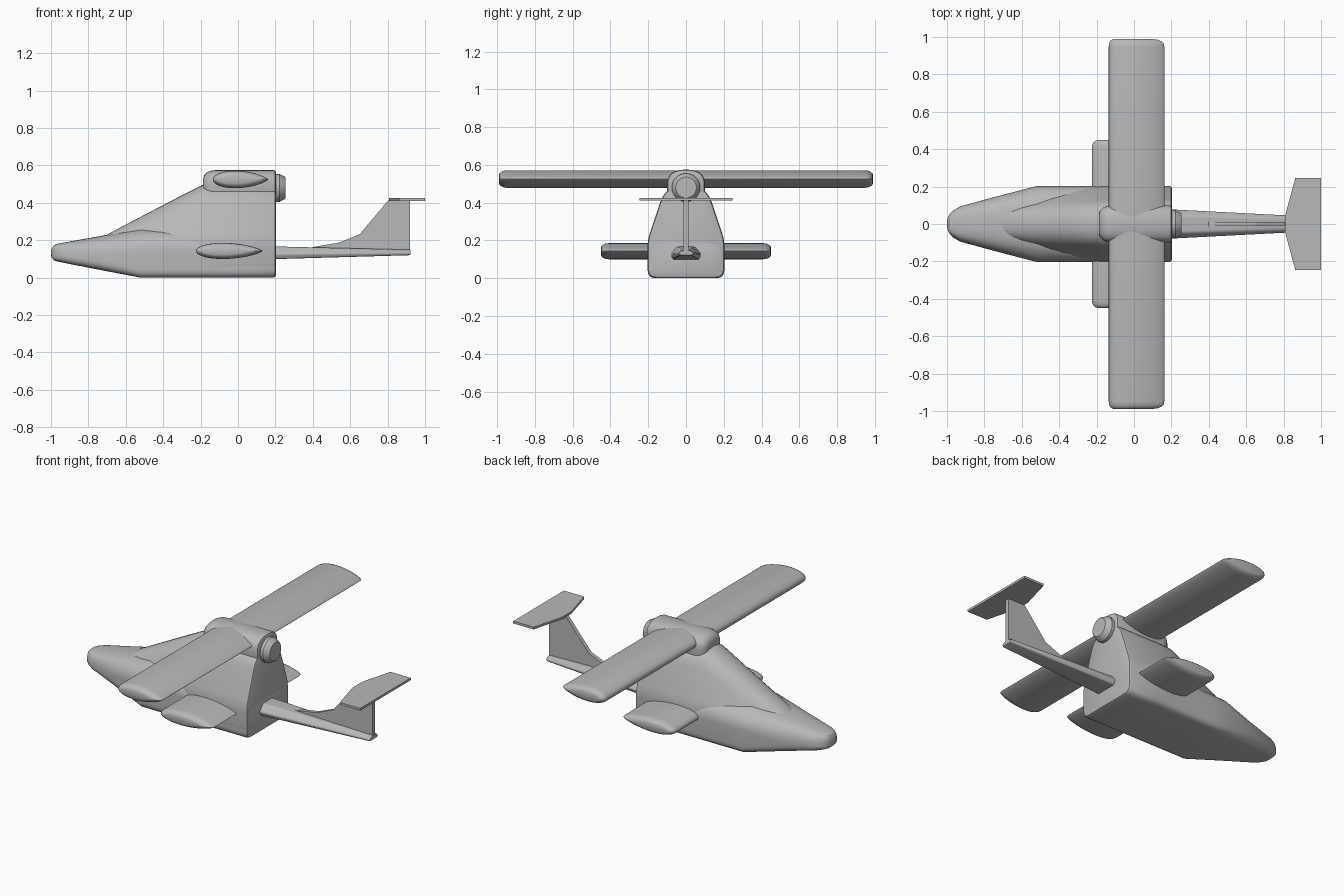
import bpy, bmesh, math
from mathutils import Vector

if "Cube" in bpy.data.objects:
    bpy.data.objects.remove(bpy.data.objects["Cube"])

grey = bpy.data.materials.new("light grey")
grey.diffuse_color = (0.48, 0.48, 0.48, 1)
grey.use_nodes = True
grey.node_tree.nodes["Principled BSDF"].inputs["Base Color"].default_value = grey.diffuse_color


def loft(name, rings, angle=32):
    """Skin a row of equal-length 3D rings and cap both ends."""
    bm = bmesh.new()
    rows = [[bm.verts.new(p) for p in ring] for ring in rings]
    n = len(rows[0])
    for a, b in zip(rows, rows[1:]):
        for i in range(n):
            j = (i + 1) % n
            bm.faces.new((a[i], a[j], b[j], b[i]))
    bm.faces.new(rows[0][::-1])
    bm.faces.new(rows[-1])
    bmesh.ops.recalc_face_normals(bm, faces=bm.faces)
    mesh = bpy.data.meshes.new(name)
    bm.to_mesh(mesh)
    bm.free()
    mesh.materials.append(grey)
    ob = bpy.data.objects.new(name, mesh)
    bpy.context.collection.objects.link(ob)
    bpy.ops.object.select_all(action='DESELECT')
    ob.select_set(True)
    bpy.context.view_layer.objects.active = ob
    bpy.ops.object.shade_smooth_by_angle(angle=math.radians(angle))
    return ob


def section(x, half, radii, shrink=0.0, seg=6):
    """Mirrored (y, z) half outline with rounded corners, placed at x."""
    zs = [p[1] for p in half]
    zm, hh, hw = (min(zs) + max(zs)) / 2, (max(zs) - min(zs)) / 2, max(p[0] for p in half)
    pts = [Vector(p) for p in half] + [Vector((-p[0], p[1])) for p in reversed(half)]
    rad = list(radii) + list(reversed(radii))
    out = []
    for i, p in enumerate(pts):
        a, b = pts[i - 1] - p, pts[(i + 1) % len(pts)] - p
        p0 = p + a.normalized() * min(rad[i], a.length * 0.48)
        p1 = p + b.normalized() * min(rad[i], b.length * 0.48)
        for k in range(seg + 1):
            t = k / seg
            q = p0 * (1 - t) ** 2 + p * 2 * t * (1 - t) + p1 * t * t
            out.append((x, q.x * (1 - shrink / hw), zm + (q.y - zm) * (1 - shrink / hh)))
    return out


# Lower fuselage: x, half width, bottom, shoulder, top half width, top, radius, shrink
body = [(-1.0, .03, .105, .135, .022, .16, .03, .018),
        (-.996, .04, .1, .136, .03, .165, .035, .008),
        (-.985, .055, .093, .14, .04, .173, .04, 0),
        (-.965, .073, .086, .145, .05, .181, .05, 0),
        (-.93, .094, .079, .15, .06, .188, .05, 0),
        (-.75, .143, .044, .165, .085, .22, .05, 0),
        (-.52, .203, 0, .19, .12, .262, .045, 0),
        (-.4, .203, 0, .19, .135, .258, .045, 0),
        (-.27, .203, 0, .185, .155, .243, .045, 0),
        (0, .203, 0, .15, .17, .2, .045, 0),
        (.188, .203, 0, .15, .17, .2, .045, 0),
        (.199, .203, 0, .15, .17, .2, .045, .005),
        (.203, .203, 0, .15, .17, .2, .045, .014)]
loft("fuselage", [section(x, [(w, b), (w, s), (wt, t)], (r, r, r * 1.5), k)
                  for x, w, b, s, wt, t, r, k in body])

# Sloping canopy and wing pylon: x, half width, top half width, top, shrink
pylon = [(-.73, .06, .035, .212, 0), (-.7, .075, .042, .23, 0),
         (-.6, .115, .058, .284, 0), (-.45, .155, .075, .362, 0),
         (-.32, .18, .085, .43, 0), (-.19, .2, .095, .495, 0),
         (-.1, .204, .107, .49, 0), (.188, .204, .107, .49, 0),
         (.199, .204, .107, .49, .005), (.203, .204, .107, .49, .014)]
loft("canopy_pylon", [section(x, [(w, .06), (w, .2), (wt, t)], (.01, .04, .09), k)
                      for x, w, wt, t, k in pylon])

# Wing root fairing with rounded nose
fairing = [(-.187, .045), (-.18, .026), (-.165, .012), (-.145, .003), (-.12, 0),
           (.188, 0), (.199, .004), (.203, .012)]
loft("wing_fairing", [section(x, [(.1, .42), (.1, .575)], (.05, .095), k)
                      for x, k in fairing])


def circle(x, r, z, n=40):
    return [(x, r * math.cos(2 * math.pi * i / n), z + r * math.sin(2 * math.pi * i / n))
            for i in range(n)]


# Engine hub behind the pylon
loft("engine_hub", [circle(x, r, .48) for x, r in
                    ((.15, .075), (.222, .075), (.226, .072), (.25, .06), (.254, .055))])


def wing(name, x0, x1, z, thick, span, n=24):
    """Teardrop wing with softly rounded tips."""
    us = [(1 - math.cos(math.pi * i / n)) / 2 for i in range(n + 1)]

    def half(u):
        return thick / 2 * 2.32 * u ** .5 * (1 - u) ** .75

    prof = [(u, half(u)) for u in us] + [(u, -half(u)) for u in us[-2:0:-1]]
    tips = [(0, .5, .1, .75), (.004, .66, .06, .87), (.013, .84, .025, .95),
            (.026, .95, .006, .99), (.042, 1, 0, 1)]
    stations = [(-span + d, s, f, e) for d, s, f, e in tips]
    stations += [(span - d, s, f, e) for d, s, f, e in reversed(tips)]
    c = x1 - x0
    loft(name, [[(x0 + c * (f + u * (e - f)), y, z + h * s) for u, h in prof]
                for y, s, f, e in stations], 40)


wing("main_wing", -.135, .162, .525, .093, .99)
wing("lower_stub_wing", -.225, .132, .143, .086, .45)

# Tail boom
loft("tail_boom", [section(x, [(w * .85, b), (w, b + (t - b) * .4), (w * .6, t)], (.008, .01, .012), k)
                   for x, w, b, t, k in ((.15, .083, .098, .168, 0), (.915, .043, .12, .15, 0),
                                         (.922, .043, .12, .15, .004))])

# Swept fin and T-tail as flat plates
fin = [(.38, .15), (.4, .164), (.54, .187), (.65, .232), (.805, .415), (.92, .415), (.92, .13)]
loft("tail_fin", [[(x, y, z) for x, z in fin] for y in (-.012, .012)], 20)
half = [(.808, .045), (.862, .245), (1.0, .245)]
plan = half + [(x, -y) for x, y in reversed(half)]
loft("tailplane", [[(x, y, z) for x, y in plan] for z in (.411, .425)], 20)
